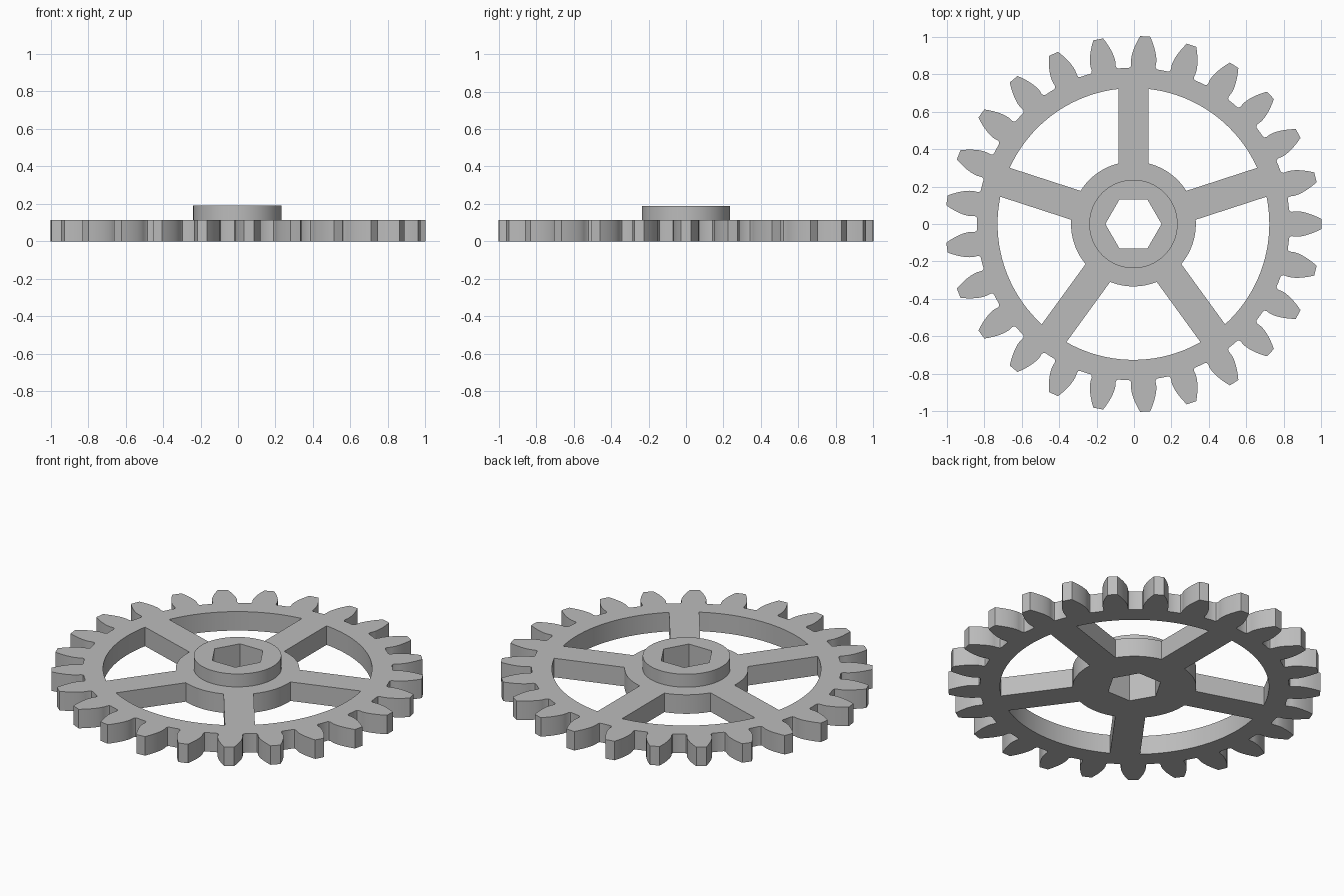
import bpy, bmesh
from math import pi, sin, cos, tan, asin, acos, sqrt

cube = bpy.data.objects.get("Cube")
if cube:
    bpy.data.objects.remove(cube)

# Main dimensions
TEETH = 25
TIP_R, ROOT_R = 1.003, 0.834
PITCH_R = TIP_R * TEETH / (TEETH + 2)
BASE_R = PITCH_R * cos(pi / 9)
RIM_R, HUB_R, BOSS_R = 0.725, 0.333, 0.236
SPOKES, SPOKE_HALF = 5, 0.081
PLATE_H, BOSS_H = 0.113, 0.19
CENTRE_X = -0.003


def arc(r, a0, a1, n):
    """Points along an arc, both ends included."""
    return [(r * cos(a0 + (a1 - a0) * i / n), r * sin(a0 + (a1 - a0) * i / n))
            for i in range(n + 1)]


def circle(r, n):
    return arc(r, 0, 2 * pi * (n - 1) / n, n - 1)


def half_angle(r):
    """Half the angular thickness of an involute tooth at radius r."""
    def inv(a):
        return tan(a) - a
    return pi / (2 * TEETH) + inv(pi / 9) - inv(acos(min(1, BASE_R / r)))


def gear_outline():
    # One flank from the root fillet to the tip, as radius and half angle
    base = half_angle(BASE_R)
    flank = [(ROOT_R, base + 0.013), (ROOT_R + 0.004, base + 0.004),
             (ROOT_R + 0.014, base - 0.001)]
    steps = 7
    for i in range(steps + 1):
        r = BASE_R + (TIP_R - BASE_R) * i / steps
        flank.append((r, half_angle(r)))
    tooth = [(r, -a) for r, a in flank] + [(TIP_R, 0)] + [(r, a) for r, a in reversed(flank)]
    points = []
    for t in range(TEETH):
        mid = 2 * pi * t / TEETH
        points += [(r * cos(mid + a), r * sin(mid + a)) for r, a in tooth]
        gap = mid + pi / TEETH
        points.append((ROOT_R * cos(gap), ROOT_R * sin(gap)))
    return points


def window_outline(k):
    # Opening between two straight-sided spokes
    a0 = pi / 2 + 2 * pi * k / SPOKES
    a1 = a0 + 2 * pi / SPOKES
    outer, inner = asin(SPOKE_HALF / RIM_R), asin(SPOKE_HALF / HUB_R)
    return (arc(RIM_R, a0 + outer, a1 - outer, 20)
            + arc(HUB_R, a1 - inner, a0 + inner, 12))


def ring(bm, points, z):
    verts = [bm.verts.new((x + CENTRE_X, y, z)) for x, y in points]
    edges = [bm.edges.new((v, verts[i - 1])) for i, v in enumerate(verts)]
    return verts, edges


def cap(bm, loops, z):
    """Flat face bounded by the first loop, with the other loops as holes."""
    edges = []
    for points in loops:
        edges += ring(bm, points, z)[1]
    bmesh.ops.triangle_fill(bm, use_beauty=True, use_dissolve=False, edges=edges)


def wall(bm, points, z0, z1):
    low, high = ring(bm, points, z0)[0], ring(bm, points, z1)[0]
    for i in range(len(low)):
        bm.faces.new((low[i - 1], low[i], high[i], high[i - 1]))


# Outlines
gear = gear_outline()
windows = [window_outline(k) for k in range(SPOKES)]
boss = circle(BOSS_R, 64)
bore = circle(0.15, 6)

# Toothed plate, spokes, boss and hexagonal bore as one closed solid
bm = bmesh.new()
cap(bm, [gear, bore] + windows, 0)
cap(bm, [gear, boss] + windows, PLATE_H)
cap(bm, [boss, bore], BOSS_H)
for outline in [gear] + windows:
    wall(bm, outline, 0, PLATE_H)
wall(bm, boss, PLATE_H, BOSS_H)
wall(bm, bore, 0, BOSS_H)
bmesh.ops.remove_doubles(bm, verts=bm.verts, dist=0.0001)
bmesh.ops.recalc_face_normals(bm, faces=bm.faces)
mesh = bpy.data.meshes.new("spoked_gear")
bm.to_mesh(mesh)
bm.free()

wheel = bpy.data.objects.new("spoked_gear", mesh)
bpy.context.collection.objects.link(wheel)

# Plain grey
grey = bpy.data.materials.new("grey")
grey.use_nodes = True
colour = (0.5, 0.5, 0.5, 1)
grey.diffuse_color = colour
grey.node_tree.nodes["Principled BSDF"].inputs["Base Color"].default_value = colour
mesh.materials.append(grey)

# Smooth curved walls, sharp corners
bpy.ops.object.select_all(action='DESELECT')
wheel.select_set(True)
bpy.context.view_layer.objects.active = wheel
bpy.ops.object.shade_smooth_by_angle(angle=pi / 6)
